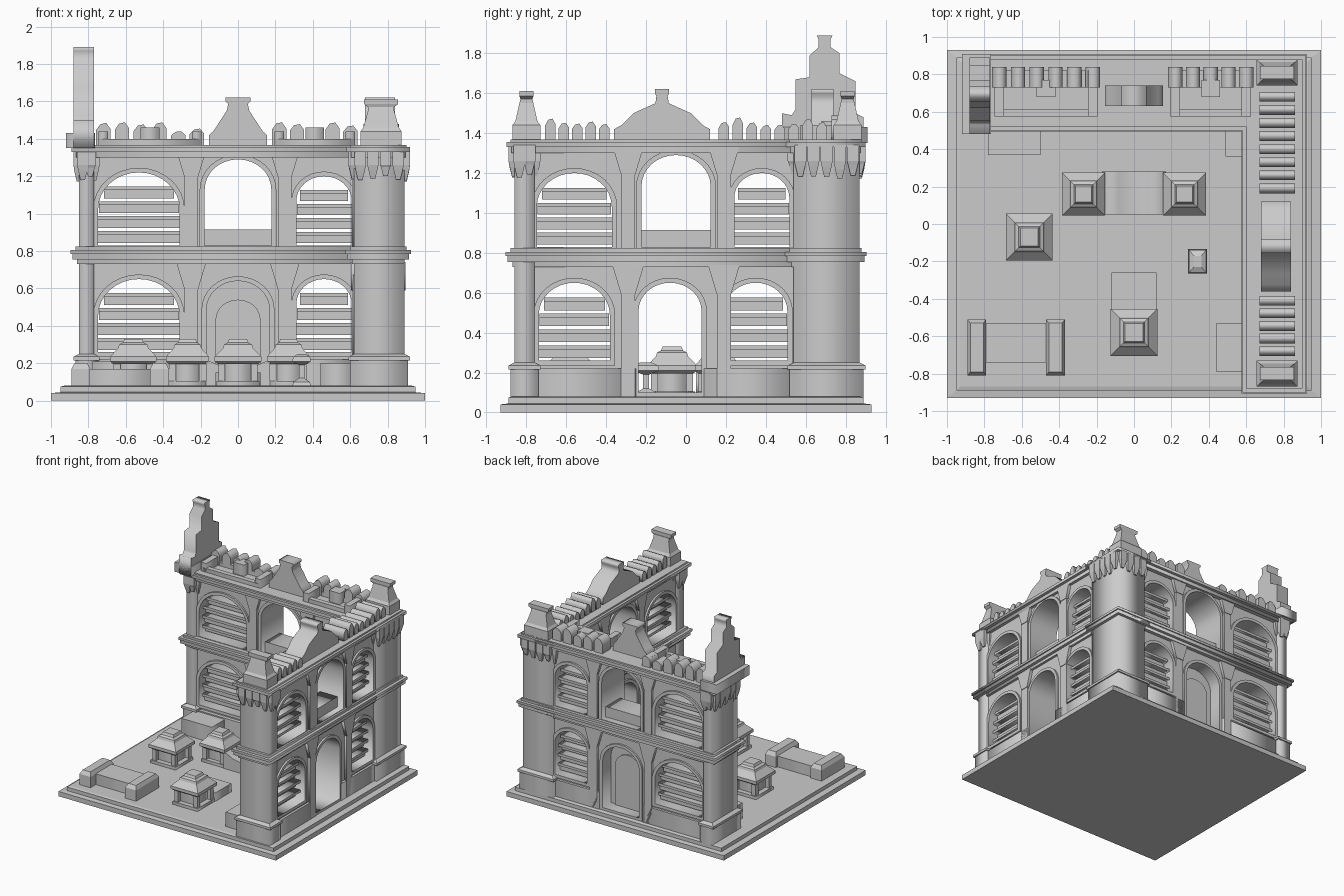
import bpy, bmesh, math, random
from mathutils import Matrix

if "Cube" in bpy.data.objects:
    bpy.data.objects.remove(bpy.data.objects["Cube"])
random.seed(4)

# Drawing planes: B = back wall (x,z), R = right wall (y,z), F = floor (x,y)
PLANES = {'B': ((1, 0, 0), (0, 0, 1), (0, -1, 0)),
          'R': ((0, 1, 0), (0, 0, 1), (1, 0, 0)),
          'F': ((1, 0, 0), (0, 1, 0), (0, 0, 1))}


def finish(name, me):
    bm = bmesh.new()
    bm.from_mesh(me)
    bmesh.ops.remove_doubles(bm, verts=bm.verts, dist=1e-5)
    bmesh.ops.recalc_face_normals(bm, faces=bm.faces)
    bm.to_mesh(me)
    bm.free()
    ob = bpy.data.objects.new(name, me)
    bpy.context.collection.objects.link(ob)
    return ob


def prism(name, plane, outlines, d0, d1):
    """Extrude outlines (inner ones become holes) between depths d0 and d1."""
    cu = bpy.data.curves.new(name, 'CURVE')
    cu.dimensions, cu.fill_mode, cu.extrude = '2D', 'BOTH', abs(d1 - d0) / 2
    for pts in outlines:
        sp = cu.splines.new('POLY')
        sp.points.add(len(pts) - 1)
        for p, (u, v) in zip(sp.points, pts):
            p.co = (u, v, 0, 1)
        sp.use_cyclic_u = True
    tmp = bpy.data.objects.new('tmp', cu)
    bpy.context.collection.objects.link(tmp)
    dg = bpy.context.evaluated_depsgraph_get()
    me = bpy.data.meshes.new_from_object(tmp.evaluated_get(dg))
    bpy.data.objects.remove(tmp)
    a, b, c = PLANES[plane]
    m = Matrix((a, b, c)).transposed().to_4x4()
    m.translation = [abs(k) * (d0 + d1) / 2 for k in c]
    me.transform(m)
    return finish(name, me)


def rect(u0, u1, v0, v1):
    return [(u0, v0), (u1, v0), (u1, v1), (u0, v1)]


def box(name, x0, x1, y0, y1, z0, z1):
    return prism(name, 'F', [rect(x0, x1, y0, y1)], z0, z1)


def arch(u, h, z0, top, grow=0.0, n=16):
    h, top, rise = h + grow, top + grow, h * 0.9
    sp = top - rise - grow
    return [(u - h, z0 - grow), (u + h, z0 - grow)] + [
        (u + h * math.cos(math.pi * i / n), sp + (top - sp) * math.sin(math.pi * i / n))
        for i in range(n + 1)]


def loft(name, cx, cy, rings):
    """Stack of rectangular rings (half x, half y, z)."""
    bm = bmesh.new()
    loops = [[bm.verts.new((cx + sx * a, cy + sy * b, z))
              for sx, sy in ((-1, -1), (1, -1), (1, 1), (-1, 1))] for a, b, z in rings]
    for lo, hi in zip(loops, loops[1:]):
        for i in range(4):
            bm.faces.new((lo[i], lo[(i + 1) % 4], hi[(i + 1) % 4], hi[i]))
    bm.faces.new(loops[0])
    bm.faces.new(loops[-1])
    me = bpy.data.meshes.new(name)
    bm.to_mesh(me)
    bm.free()
    return finish(name, me)


# Stepped base slab
loft('base', 0, 0, [(1, .93, 0), (1, .93, .04), (.95, .89, .045), (.95, .89, .075), (.93, .87, .08)])

# Two arcaded walls: plane, extent, depth, openings (centre, half width, bottom, top, kind)
walls = [
    ('back', 'B', -.84, .88, .57, .84,
     [(-.53, .22, .26, .65, 's'), (.46, .15, .26, .65, 's'), (0, .17, .1, .64, 'd'),
      (-.53, .22, .83, 1.22, 's'), (.46, .15, .83, 1.2, 's'), (0, .18, .83, 1.29, 'p')]),
    ('right', 'R', -.85, .86, .63, .87,
     [(-.56, .18, .26, .65, 's'), (.35, .16, .26, .65, 's'), (-.08, .16, .1, .65, 'o'),
      (-.56, .19, .83, 1.2, 's'), (.38, .14, .83, 1.2, 's'), (-.05, .175, .83, 1.29, 'p')])]
for name, P, u0, u1, d0, d1, holes in walls:
    prism(name + '_wall', P, [rect(u0, u1, .07, 1.35)] + [arch(*h[:4]) for h in holes], d0, d1)
    mid = (d0 + d1) / 2
    for u, h, z0, top, kind in holes:
        prism(name + '_arch_trim', P, [arch(u, h, z0, top, .025), arch(u, h - .002, z0, top)],
              d0 - .015, d1 + .015)
        if kind == 's':  # stacked shelves with a gap at the top
            n, step = 4, (top - z0 - .07) / 4
            for i in range(n):
                z = z0 + i * step
                k = 1 if i < 2 else (.97 if i == 2 else .85)
                e = random.uniform(0, .03)
                prism(name + '_shelf', P, [rect(u - h * k, u + h * k, z + .012, z + step - .02)],
                      d0 + .05 + e, d1 - .05 - e)
                prism(name + '_shelf_board', P, [rect(u - h * k, u + h * k, z + step - .025, z + step - .004)],
                      d0 + .03, d1 - .03)
        elif kind == 'd':
            prism('door_panel', P, [arch(u, h, z0, top)], mid - .04, mid + .04)
            prism('door_leaf', P, [arch(u, h - .05, z0, top - .1)], mid - .055, mid + .055)
        elif kind == 'p':
            prism(name + '_balcony_panel', P, [rect(u - h, u + h, z0 - .02, .915)], d0 + .04, d1 - .04)
    # Pilasters with flared heads beside the centre arches
    for z0, z1 in ((.08, .74), (.8, 1.34)):
        for u in (-.25, .25):
            u += -.06 if P == 'R' and u > 0 else (-.04 if P == 'R' else 0)
            prism(name + '_pilaster', P, [rect(u - .035, u + .035, z0, z1)], d0 - .02, d1 + .02)
            prism(name + '_pilaster_head', P, [[(u - .035, z1 - .15), (u + .035, z1 - .15), (u + .08, z1), (u - .08, z1)]],
                  d0 - .025, d1 + .025)

# Corner and end piers with footings and corbels
for x0, x1, y0, y1 in ((.62, .89, .54, .87), (.62, .89, -.86, -.76), (-.85, -.77, .54, .87)):
    box('pier', x0, x1, y0, y1, .07, 1.36)
    box('pier_footing', x0 - .02, x1 + .02, y0 - .02, y1 + .02, .07, .22)
    cx, cy, hx, hy = (x0 + x1) / 2, (y0 + y1) / 2, (x1 - x0) / 2, (y1 - y0) / 2
    loft('footing_slope', cx, cy, [(hx + .03, hy + .03, .215), (hx + .03, hy + .03, .235), (hx, hy, .25)])
    for axis, lo, hi, sides in (('x', x0, x1, (y0, y1)), ('y', y0, y1, (x0, x1))):
        n = max(2, round((hi - lo) / .07))
        for i in range(n):
            t = lo + (hi - lo) * (i + .5) / n
            for s in sides:
                px, py = (t, s) if axis == 'x' else (s, t)
                a = random.uniform(0, .03)
                loft('corbel', px, py, [(.012, .012, 1.17 + a), (.024, .024, 1.22 + a),
                                        (.03, .03, 1.26), (.03, .03, 1.34)])

# Low footings between arches, interrupted at the open doorways
for a, b in ((-.83, -.2), (.2, .62)):
    box('back_footing', a, b, .54, .86, .07, .22)
for a, b in ((-.85, -.25), (.09, .55)):
    box('right_footing', .61, .89, a, b, .07, .22)

# Moulded string courses and top cornice, following both walls
for z, rise, out in ((.73, .025, .01), (.755, .03, .035), (.785, .02, .045), (.805, .02, .02),
                     (1.3, .03, .015), (1.33, .025, .04), (1.355, .012, .02)):
    box('back_cornice', -.85 - out, .88 + out, .54 - out, .86 + out, z, z + rise)
    box('right_cornice', .62 - out, .88 + out, -.86 - out, .86 + out, z, z + rise)


# Bell shaped gables and finials
def gable(name, P, u, h, peak, d0, d1, neck):
    half = [(h, 1.36), (h, 1.42), (h * .85, 1.44), (h * .6, 1.5), (neck * 1.1, peak - .07),
            (neck * .95, peak - .035), (neck * 1.2, peak - .02), (neck * 1.2, peak)]
    prism(name, P, [[(u + a, z) for a, z in half] + [(u - a, z) for a, z in reversed(half)]], d0, d1)


gable('back_gable', 'B', 0, .155, 1.62, .63, .74, .055)
gable('right_gable', 'R', -.12, .24, 1.62, .68, .84, .03)
for y in (-.8, .81):
    loft('corner_finial', .765, y, [(.11, .07, 1.36), (.11, .07, 1.44), (.095, .055, 1.46), (.07, .035, 1.55),
                                    (.07, .03, 1.57), (.09, .035, 1.585), (.09, .035, 1.61)])

# Tall stepped chimney on the left end
prism('chimney', 'R', [[(.48, 1.35), (.48, 1.5), (.53, 1.49), (.55, 1.52), (.55, 1.67), (.62, 1.68), (.62, 1.79),
                        (.665, 1.83), (.665, 1.87), (.655, 1.89), (.735, 1.89), (.725, 1.87), (.725, 1.83),
                        (.77, 1.8), (.77, 1.7), (.85, 1.66), (.85, 1.5), (.89, 1.48), (.89, 1.35)]], -.88, -.77)
box('chimney_shoulder', -.92, -.765, .48, .91, 1.35, 1.43)


# Worn battlements
def merlon(P, u, w, d0, d1, h):
    z = 1.36
    prism('merlon', P, [[(u - w, z), (u + w, z), (u + w, z + h * .75), (u + w * .4, z + h),
                         (u - w * .4, z + h * .95), (u - w, z + h * .7)]], d0, d1)


for a, b, n in ((-.72, -.22, 6), (.22, .6, 5)):
    for i in range(n):
        u = a + (b - a) * i / (n - 1)
        merlon('B', u, .038, .73, .84, random.uniform(.08, .13))
    box('parapet_front', a - .02, b + .02, .575, .615, 1.36, 1.4)
    box('parapet_back', a - .02, b + .02, .73, .82, 1.36, 1.4)
    for e in (a, b):
        box('parapet_side', e - .025, e + .025, .575, .82, 1.36, 1.44)
    box('roof_hatch', (a + b) / 2 - .05, (a + b) / 2 + .05, .68, .77, 1.36, 1.46)
for a, b, n in ((-.68, -.41, 5), (.19, .68, 8)):
    for i in range(n):
        merlon('R', a + (b - a) * i / (n - 1), .026, .67, .86, random.uniform(.08, .12))


# Market stalls: plinth, four posts, counter and stepped roof
def stall(x, y, h):
    box('stall_plinth', x - h + .01, x + h - .01, y - h + .01, y + h - .01, .07, .105)
    box('stall_counter', x - h * .6, x + h * .6, y - h * .6, y + h * .6, .1, .2)
    for sx in (-1, 1):
        for sy in (-1, 1):
            loft('stall_post', x + sx * h * .7, y + sy * h * .7, [(.018, .018, .1), (.018, .018, .21)])
    loft('stall_roof', x, y, [(h * .85, h * .85, .195), (h, h, .21), (h, h, .235), (h * .65, h * .65, .28),
                              (h * .6, h * .6, .3), (h * .45, h * .45, .31), (h * .38, h * .38, .33)])


for x, y, h in ((-.56, -.07, .125), (-.27, .16, .115), (.27, .16, .115), (0, -.58, .125)):
    stall(x, y, h)

# Sagging awning joining the paired stalls
prism('awning', 'B', [[(-.17, .22), (-.08, .18), (0, .165), (.08, .18), (.17, .22),
                       (.17, .07), (-.17, .07)]], .05, .28)
box('stall_step', -.12, .12, -.47, -.26, .07, .15)

# Long market bench with raised arms
box('bench_seat', -.86, -.4, -.74, -.53, .07, .17)
for x in (-.84, -.42):
    loft('bench_arm', x, -.66, [(.05, .15, .07), (.05, .15, .17), (.035, .13, .2)])

# Crates by the walls
box('back_crate', -.78, -.5, .37, .56, .07, .21)
box('corner_crate', .49, .63, .36, .56, .07, .2)
box('front_crate', .44, .63, -.79, -.53, .07, .2)

# Small pedestal well
loft('pedestal', .34, -.2, [(.05, .06, .07), (.045, .05, .1), (.015, .015, .12), (.015, .015, .19),
                            (.05, .065, .21), (.045, .06, .235), (.02, .03, .25)])
